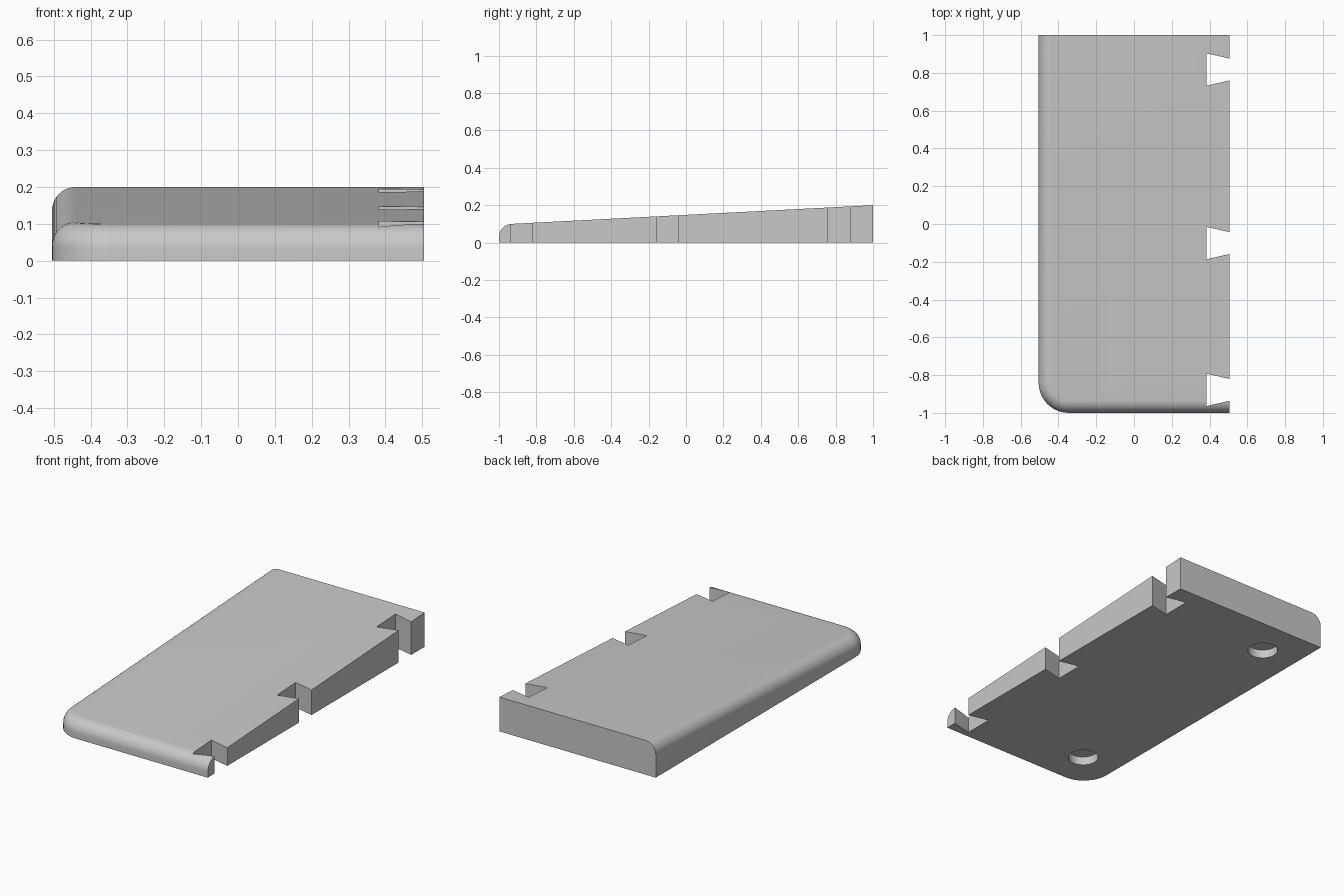
import bpy, bmesh, math

if "Cube" in bpy.data.objects:
    bpy.data.objects.remove(bpy.data.objects["Cube"])

W, L = 0.505, 1.0          # half width and half length
FILLET, CORNER = 0.065, 0.16
STEPS = 10

grey = bpy.data.materials.new("light grey")
grey.diffuse_color = (0.58, 0.58, 0.58, 1)
grey.use_nodes = True
grey.node_tree.nodes["Principled BSDF"].inputs["Base Color"].default_value = grey.diffuse_color


def top(y):
    return 0.2 + 0.0517 * (y - 1)


def make(name, bm):
    bmesh.ops.recalc_face_normals(bm, faces=bm.faces)
    mesh = bpy.data.meshes.new(name)
    bm.to_mesh(mesh)
    bm.free()
    ob = bpy.data.objects.new(name, mesh)
    bpy.context.collection.objects.link(ob)
    mesh.materials.append(grey)
    return ob


def outline(d):
    """Plan outline, pulled in by d on the left and front sides."""
    pts = [(W, L), (d - W, L)]
    r = CORNER - d
    for i in range(STEPS + 1):
        a = math.pi + math.pi / 2 * i / STEPS
        pts.append((CORNER - W + r * math.cos(a), CORNER - L + r * math.sin(a)))
    return pts + [(W, d - L)]


def prism(name, pts, z0, z1):
    bm = bmesh.new()
    face = bm.faces.new([bm.verts.new((x, y, z0)) for x, y in pts])
    new = bmesh.ops.extrude_face_region(bm, geom=[face])["geom"]
    bmesh.ops.translate(bm, vec=(0, 0, z1 - z0),
                        verts=[v for v in new if isinstance(v, bmesh.types.BMVert)])
    return make(name, bm)


# Sloping slab: stacked outlines with a rounded upper edge
bm = bmesh.new()
rings = [[bm.verts.new((x, y, 0)) for x, y in outline(0)]]
for i in range(STEPS + 1):
    a = math.pi / 2 * i / STEPS
    drop = FILLET * (1 - math.sin(a))
    rings.append([bm.verts.new((x, y, top(y) - drop))
                  for x, y in outline(FILLET * (1 - math.cos(a)))])
n = len(rings[0])
# the right and back walls are single flat faces
for lo, hi in zip(rings, rings[1:]):
    for k in range(1, n - 2 + 1):
        bm.faces.new((lo[k], lo[k + 1], hi[k + 1], hi[k])) if k < n - 1 else None
bm.faces.new(rings[0])
bm.faces.new(rings[-1])
bm.faces.new([r[0] for r in rings] + [r[1] for r in reversed(rings)])
bm.faces.new([r[0] for r in rings] + [r[-1] for r in reversed(rings)])
bmesh.ops.remove_doubles(bm, verts=bm.verts, dist=1e-5)
# merge the stacked corner points on the back right edge
back_right = [v for v in bm.verts if v.co.x > W - 1e-4 and v.co.y > L - 1e-4]
for v in back_right:
    if 1e-4 < v.co.z < 0.2 - 1e-4:
        bmesh.ops.dissolve_verts(bm, verts=[v])
slab = make("wedge_slab", bm)

# Dovetail notches along the right side
cutters = []
for c in (0.818, -0.101, -0.878):
    slope = 0.028 / 0.122
    out = 0.086 - slope * 0.222
    cutters.append(prism("notch_cutter", [(0.383, c - 0.086), (0.605, c - out),
                                          (0.605, c + out), (0.383, c + 0.086)], -0.1, 0.4))

# Round blind recesses in the underside
for y in (-0.77, 0.77):
    ring = [(-0.28 + 0.082 * math.cos(math.tau * i / 48),
             y + 0.082 * math.sin(math.tau * i / 48)) for i in range(48)]
    cutters.append(prism("recess_cutter", ring, -0.1, 0.05))

bpy.context.view_layer.objects.active = slab
for cutter in cutters:
    cutter.hide_render = True
    mod = slab.modifiers.new("cut", "BOOLEAN")
    mod.operation, mod.solver, mod.object = "DIFFERENCE", "EXACT", cutter
    bpy.ops.object.modifier_apply(modifier=mod.name)
for cutter in cutters:
    bpy.data.objects.remove(cutter)

bpy.ops.object.select_all(action="DESELECT")
slab.select_set(True)
bpy.ops.object.shade_smooth_by_angle(angle=math.radians(30))
